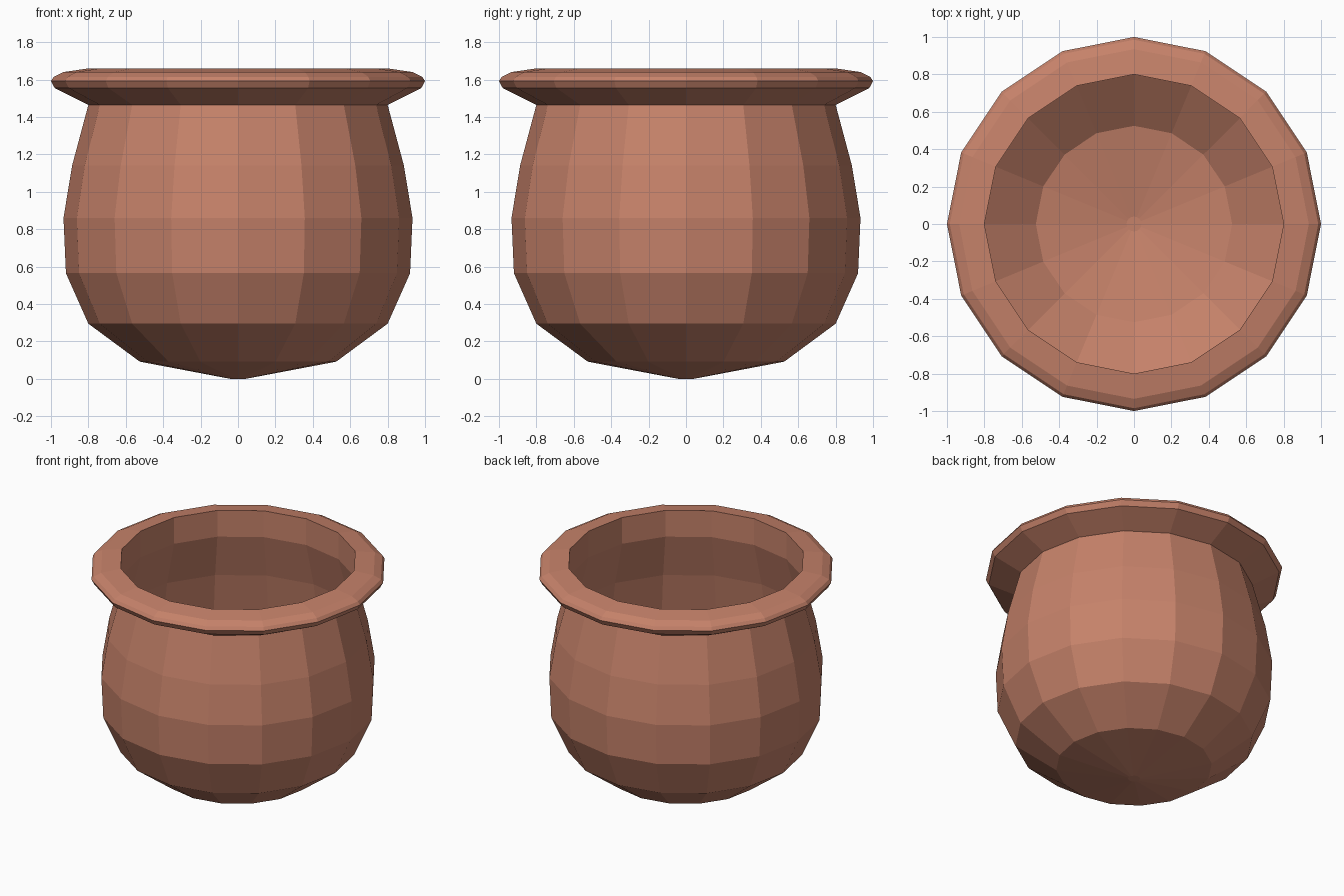
import bpy, bmesh, math

if "Cube" in bpy.data.objects:
    bpy.data.objects.remove(bpy.data.objects["Cube"])

SIDES = 16

clay = bpy.data.materials.new("terracotta clay")
clay.diffuse_color = (0.565, 0.223, 0.144, 1)
clay.use_nodes = True
clay.node_tree.nodes["Principled BSDF"].inputs["Base Color"].default_value = clay.diffuse_color


def lathe(name, profile, closed=False, cap=False):
    """Revolve (radius, height) points around z with flat faces."""
    bm = bmesh.new()
    rings = [[bm.verts.new((r * math.cos(2 * math.pi * i / SIDES),
                            r * math.sin(2 * math.pi * i / SIDES), z))
              for i in range(SIDES)] for r, z in profile]
    pairs = list(zip(rings, rings[1:]))
    if closed:
        pairs.append((rings[-1], rings[0]))
    for a, b in pairs:
        for i in range(SIDES):
            j = (i + 1) % SIDES
            bm.faces.new((a[i], a[j], b[j], b[i]))
    if cap:
        bm.faces.new(rings[0][::-1])
    mesh = bpy.data.meshes.new(name)
    bm.to_mesh(mesh)
    bm.free()
    mesh.materials.append(clay)
    obj = bpy.data.objects.new(name, mesh)
    bpy.context.collection.objects.link(obj)
    return obj


# Thin-walled rounded body
lathe("pot_body", [(0.04, 0), (0.525, 0.092), (0.80, 0.295), (0.92, 0.565),
                   (0.933, 0.86), (0.887, 1.14), (0.80, 1.465)], cap=True)

# Flared rim with a straight inner wall
lathe("pot_rim", [(0.80, 1.465), (0.98, 1.555), (1.0, 1.592), (0.985, 1.615),
                  (0.935, 1.64), (0.80, 1.66)], closed=True)
